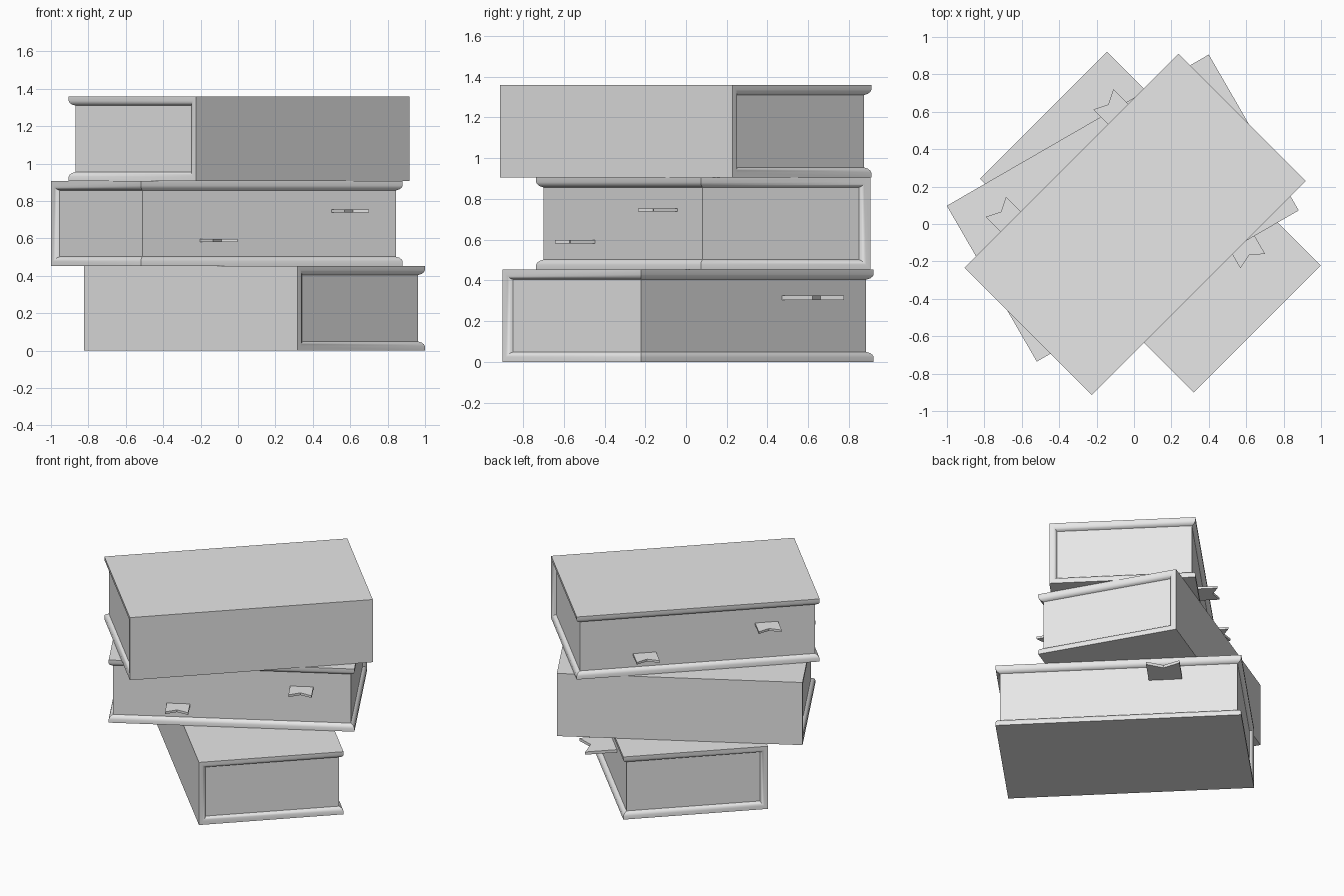
import bpy, bmesh, math
from mathutils import Matrix, Vector

cube = bpy.data.objects.get("Cube")
if cube:
    bpy.data.objects.remove(cube, do_unlink=True)

LENGTH, WIDTH, HEIGHT = 1.617, 0.962, 0.453
# (inset depth, margin) from the outer box to the page block
LEVELS = [(0, 0), (0, 0.024), (0.004, 0.034), (0.012, 0.043), (0.026, 0.049)]

grey = bpy.data.materials.new("plain grey")
grey.use_nodes = True
grey.diffuse_color = (0.8, 0.8, 0.8, 1)
grey.node_tree.nodes["Principled BSDF"].inputs["Base Color"].default_value = (0.8, 0.8, 0.8, 1)


def finish(bm, name, matrix):
    bmesh.ops.recalc_face_normals(bm, faces=bm.faces)
    mesh = bpy.data.meshes.new(name)
    bm.to_mesh(mesh)
    bm.free()
    mesh.materials.append(grey)
    obj = bpy.data.objects.new(name, mesh)
    obj.matrix_world = matrix
    bpy.context.collection.objects.link(obj)
    bpy.ops.object.select_all(action="DESELECT")
    obj.select_set(True)
    bpy.context.view_layer.objects.active = obj
    bpy.ops.object.shade_smooth_by_angle(angle=math.radians(32))


# Closed book: spine on local -y, recessed pages on the other three sides
def make_book(name, matrix):
    bm = bmesh.new()
    rings = []
    for depth, margin in LEVELS:
        x, back, front = LENGTH / 2 - depth, margin - WIDTH / 2, WIDTH / 2 - depth
        path = [(-x, back), (-x, front), (x, front), (x, back)]
        rings.append([[bm.verts.new((px, py, z)) for px, py in path]
                      for z in (margin, HEIGHT - margin)])
    # Cover boards and spine
    low, high = rings[0]
    bm.faces.new(low)
    bm.faces.new(high)
    bm.faces.new((low[0], low[3], high[3], high[0]))
    # Rounded cover rims
    for outer, inner in zip(rings, rings[1:]):
        for side in (0, 1):
            for i in range(3):
                bm.faces.new((outer[side][i], outer[side][i + 1],
                              inner[side][i + 1], inner[side][i]))
        for i in (0, 3):
            bm.faces.new((outer[0][i], outer[1][i], inner[1][i], inner[0][i]))
    # Page block
    low, high = rings[-1]
    for i in range(3):
        bm.faces.new((low[i], low[i + 1], high[i + 1], high[i]))
    finish(bm, name, matrix)


# Swallow-tailed ribbon sticking out of the fore edge
def make_bookmark(name, matrix, u, z, width, reach, thick):
    bm = bmesh.new()
    root, tip, half = WIDTH / 2 - 0.06, WIDTH / 2 + reach, width / 2
    outline = [(u - half, root), (u + half, root), (u + half, tip),
               (u, tip - width * 0.25), (u - half, tip)]
    face = bm.faces.new([bm.verts.new((x, y, z - thick / 2)) for x, y in outline])
    up = bmesh.ops.extrude_face_region(bm, geom=[face])["geom"]
    bmesh.ops.translate(bm, vec=(0, 0, thick),
                        verts=[v for v in up if isinstance(v, bmesh.types.BMVert)])
    finish(bm, name, matrix)


PAIR = [(-0.46, 0.293, 0.153, 0.112, 0.016), (0.352, 0.137, 0.153, 0.112, 0.016)]
BOOKS = [
    ("bottom", 0.0875, 0.01, -45, [(-0.308, 0.315, 0.22, 0.185, 0.02)]),
    ("middle", -0.06, 0.085, -150, PAIR),
    ("top", 0.006, -0.002, 45, PAIR),
]
for level, (name, x, y, angle, marks) in enumerate(BOOKS):
    matrix = (Matrix.Translation(Vector((x, y, level * HEIGHT)))
              @ Matrix.Rotation(math.radians(angle), 4, "Z"))
    make_book(name + "_book", matrix)
    for i, mark in enumerate(marks):
        make_bookmark(f"{name}_bookmark_{i + 1}", matrix, *mark)
